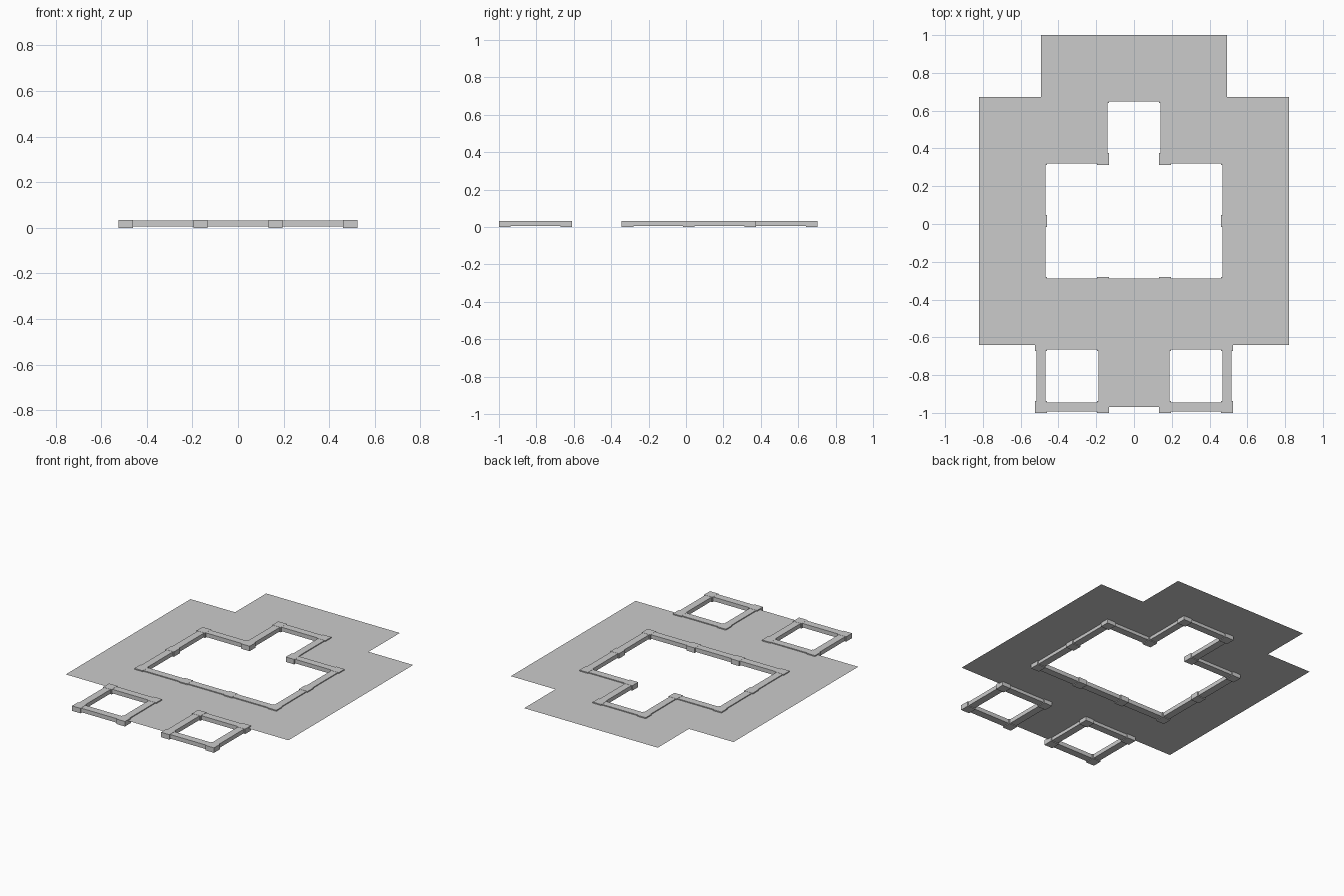
import bpy, bmesh
from mathutils import Matrix, Vector

if "Cube" in bpy.data.objects:
    bpy.data.objects.remove(bpy.data.objects["Cube"])

P = 0.031                # half width of a post
W = 0.024                # half width of a wall
S = (2 - P) / 6          # grid cell size
SHEET_Z = 0.026
PLAN = [                 # '#' sheet cell, 'o' open room, '.' nothing (back row first)
    ".###.",
    "##o##",
    "#ooo#",
    "#ooo#",
    "#####",
    ".o#o.",
]


def corner(c, r):
    return (c - 2.5) * S, 1 - r * S


def cell(c, r):
    inside = 0 <= r < 6 and 0 <= c < 5
    return PLAN[r][c] if inside else "."


def add_box(bm, x0, x1, y0, y1, z0, z1):
    mid = Vector(((x0 + x1) / 2, (y0 + y1) / 2, (z0 + z1) / 2))
    size = Matrix.Diagonal((x1 - x0, y1 - y0, z1 - z0, 1))
    bmesh.ops.create_cube(bm, size=1, matrix=Matrix.Translation(mid) @ size)


def finish(bm, name):
    mesh = bpy.data.meshes.new(name)
    bm.to_mesh(mesh)
    bm.free()
    ob = bpy.data.objects.new(name, mesh)
    bpy.context.collection.objects.link(ob)


# thin sheet around the rooms
bm = bmesh.new()
for r in range(6):
    for c in range(5):
        if cell(c, r) == "#":
            pts = [corner(c, r + 1), corner(c + 1, r + 1), corner(c + 1, r), corner(c, r)]
            bm.faces.new([bm.verts.new((x, y, SHEET_Z)) for x, y in pts])
bmesh.ops.remove_doubles(bm, verts=bm.verts[:], dist=1e-4)
bmesh.ops.dissolve_limit(bm, angle_limit=0.01, verts=bm.verts[:], edges=bm.edges[:])
finish(bm, "ground_sheet")

# walls on every boundary between a room and its surroundings
bm = bmesh.new()
posts = set()
for r in range(7):
    for c in range(6):
        here = cell(c, r) == "o"
        x, y = corner(c, r)
        if here != (cell(c - 1, r) == "o"):
            add_box(bm, x - W, x + W, y - S, y, 0.005, 0.032)
            posts |= {(c, r), (c, r + 1)}
        if here != (cell(c, r - 1) == "o"):
            add_box(bm, x, x + S, y - W, y + W, 0.005, 0.032)
            posts |= {(c, r), (c + 1, r)}
finish(bm, "walls")

# square posts at the wall joints
bm = bmesh.new()
for c, r in sorted(posts):
    x, y = corner(c, r)
    add_box(bm, x - P, x + P, y - P, y + P, 0, 0.033)
finish(bm, "posts")
